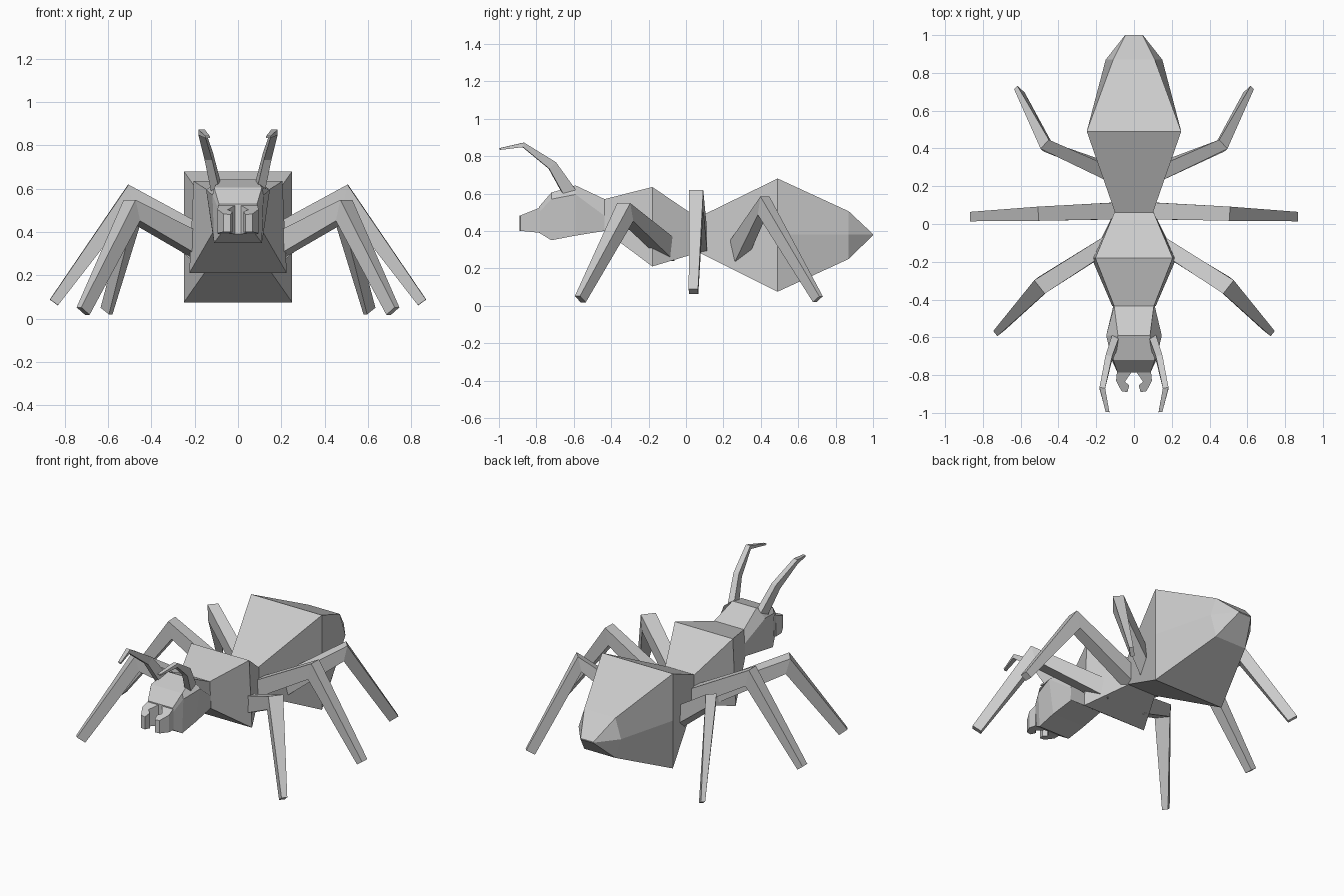
import bpy
import bmesh
from mathutils import Vector

cube = bpy.data.objects.get("Cube")
if cube:
    bpy.data.objects.remove(cube, do_unlink=True)

grey = bpy.data.materials.new("pale grey")
grey.use_nodes = True
GREY = (0.6, 0.6, 0.6, 1)
grey.diffuse_color = GREY
grey.node_tree.nodes["Principled BSDF"].inputs["Base Color"].default_value = GREY


def loft(name, rings):
    """Skin a list of equal-sized vertex rings and cap both ends."""
    bm = bmesh.new()
    loops = [[bm.verts.new(p) for p in ring] for ring in rings]
    n = len(loops[0])
    for a, b in zip(loops, loops[1:]):
        for i in range(n):
            j = (i + 1) % n
            bm.faces.new((a[i], a[j], b[j], b[i]))
    bm.faces.new(loops[0])
    bm.faces.new(loops[-1])
    bmesh.ops.recalc_face_normals(bm, faces=bm.faces)
    mesh = bpy.data.meshes.new(name)
    bm.to_mesh(mesh)
    bm.free()
    mesh.materials.append(grey)
    obj = bpy.data.objects.new(name, mesh)
    bpy.context.collection.objects.link(obj)
    return obj


def body(name, stations):
    """Each station: y, then (half width, z) for top, middle and bottom."""
    rings = []
    for y, *levels in stations:
        right = [(-w, y, z) for w, z in levels]
        left = [(w, y, z) for w, z in reversed(levels)]
        rings.append(right + left)
    return loft(name, rings)


def limb(name, path, sizes):
    """Bent four-sided limb; sizes are (width, depth) at each path point."""
    for label, sx in (("left_", 1), ("right_", -1)):
        pts = [Vector((p[0] * sx, p[1], p[2])) for p in path]
        span = pts[-1] - pts[0]
        side = Vector((-span.y, span.x, 0)).normalized()
        rings = []
        for i, p in enumerate(pts):
            before = (p - pts[i - 1]).normalized() if i else Vector()
            after = (pts[i + 1] - p).normalized() if i + 1 < len(pts) else Vector()
            up = (before + after).cross(side).normalized()
            w, d = side * sizes[i][0] / 2, up * sizes[i][1] / 2
            rings.append([p + w + d, p - w + d, p - w - d, p + w - d])
        loft(label + name, rings)


# Body segments
body("abdomen", [
    (0.06, (0.10, 0.47), (0.10, 0.38), (0.10, 0.29)),
    (0.49, (0.25, 0.68), (0.25, 0.38), (0.25, 0.075)),
    (0.87, (0.11, 0.505), (0.15, 0.38), (0.11, 0.25)),
    (1.0, (0.045, 0.383), (0.047, 0.38), (0.045, 0.377)),
])
thorax = body("thorax", [
    (-0.435, (0.105, 0.57), (0.11, 0.48), (0.115, 0.40)),
    (-0.18, (0.205, 0.635), (0.215, 0.42), (0.225, 0.21)),
    (0.07, (0.10, 0.465), (0.10, 0.38), (0.10, 0.285)),
])
body("head", [
    (-0.435, (0.105, 0.57), (0.11, 0.48), (0.11, 0.40)),
    (-0.59, (0.085, 0.643), (0.147, 0.595), (0.115, 0.375)),
    (-0.72, (0.11, 0.605), (0.118, 0.57), (0.11, 0.35)),
    (-0.785, (0.088, 0.53), (0.088, 0.50), (0.08, 0.39)),
])

# Hooked jaws, extruded from a plan outline
jaw = [(0.01, -0.78), (0.09, -0.78), (0.095, -0.83), (0.066, -0.885),
       (0.035, -0.89), (0.025, -0.855), (0.048, -0.835)]
for label, sx in (("left_", 1), ("right_", -1)):
    low = [(x * sx, y, 0.39 - (y + 0.78) * 0.1) for x, y in jaw]
    high = [(x * sx, y, 0.525 + (y + 0.78) * 0.4) for x, y in jaw]
    loft(label + "jaw", [low, high])

# Antennae
limb("antenna",
     [(0.10, -0.62, 0.60), (0.135, -0.715, 0.75), (0.168, -0.87, 0.86), (0.14, -0.995, 0.838)],
     [(0.04, 0.07), (0.035, 0.05), (0.03, 0.025), (0.02, 0.01)])

# Legs: hip, knee, foot
limb("front_leg",
     [(0.10, -0.08, 0.29), (0.49, -0.325, 0.50), (0.715, -0.565, 0.035)],
     [(0.08, 0.11), (0.09, 0.10), (0.035, 0.06)])
limb("middle_leg",
     [(0.08, 0.07, 0.33), (0.495, 0.055, 0.565), (0.85, 0.04, 0.075)],
     [(0.09, 0.10), (0.075, 0.11), (0.05, 0.045)])
limb("back_leg",
     [(0.12, 0.27, 0.28), (0.465, 0.415, 0.535), (0.607, 0.705, 0.035)],
     [(0.08, 0.11), (0.065, 0.10), (0.025, 0.06)])
